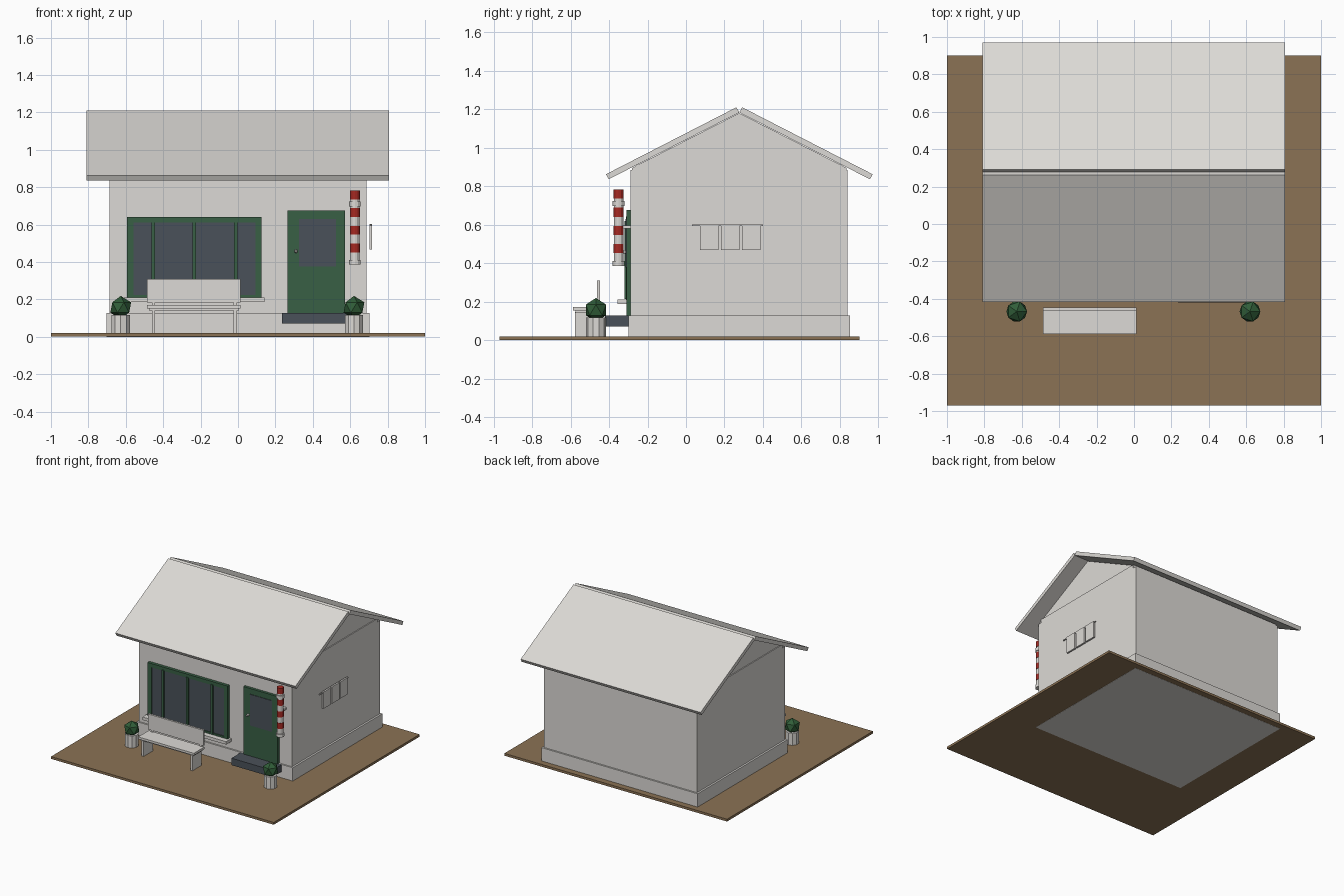
import bpy, bmesh, math
from mathutils import Matrix, Vector

if "Cube" in bpy.data.objects:
    bpy.data.objects.remove(bpy.data.objects["Cube"], do_unlink=True)


def material(name, rgb):
    m = bpy.data.materials.new(name)
    m.use_nodes = True
    m.diffuse_color = (*rgb, 1)
    m.node_tree.nodes["Principled BSDF"].inputs["Base Color"].default_value = (*rgb, 1)
    return m


PLASTER = material("pale plaster", (0.72, 0.70, 0.67))
EARTH = material("brown earth", (0.26, 0.17, 0.09))
GREEN = material("painted green", (0.04, 0.115, 0.06))
SLATE = material("dark slate", (0.068, 0.083, 0.10))
RED = material("stripe red", (0.38, 0.022, 0.016))
LEAF = material("leaf green", (0.03, 0.11, 0.04))


def finish(name, bm, mat):
    bmesh.ops.recalc_face_normals(bm, faces=bm.faces)
    mesh = bpy.data.meshes.new(name)
    bm.to_mesh(mesh)
    bm.free()
    mesh.materials.append(mat)
    obj = bpy.data.objects.new(name, mesh)
    bpy.context.collection.objects.link(obj)
    return obj


def box(name, mat, x, y, z):
    """Box from (min, max) ranges."""
    bm = bmesh.new()
    size = Matrix.Diagonal((x[1] - x[0], y[1] - y[0], z[1] - z[0], 1))
    centre = Vector((sum(x) / 2, sum(y) / 2, sum(z) / 2))
    bmesh.ops.create_cube(bm, size=1, matrix=Matrix.Translation(centre) @ size)
    return finish(name, bm, mat)


def cylinder(name, mat, x, y, z, r, sides, r_top=None):
    bm = bmesh.new()
    bmesh.ops.create_cone(bm, cap_ends=True, segments=sides, radius1=r,
                          radius2=r if r_top is None else r_top, depth=z[1] - z[0],
                          matrix=Matrix.Translation((x, y, sum(z) / 2)))
    return finish(name, bm, mat)


def prism(name, mat, x, profile):
    """Extrude a (y, z) outline along x."""
    bm = bmesh.new()
    face = bm.faces.new([bm.verts.new((x[0], y, z)) for y, z in profile])
    out = bmesh.ops.extrude_face_region(bm, geom=[face])
    bmesh.ops.translate(bm, vec=(x[1] - x[0], 0, 0),
                        verts=[v for v in out["geom"] if isinstance(v, bmesh.types.BMVert)])
    return finish(name, bm, mat)


# Ground and building body
WALL_Y = (-0.288, 0.84)
RIDGE = 0.277
box("ground", EARTH, (-1, 1), (-0.97, 0.902), (0.001, 0.02))
box("foundation", PLASTER, (-0.702, 0.702), (-0.30, 0.853), (0, 0.128))
box("walls", PLASTER, (-0.687, 0.687), WALL_Y, (0.1, 0.883))
prism("gable", PLASTER, (-0.68, 0.68),
      [(-0.28, 0.88), (-0.28, 0.895), (RIDGE, 1.18), (0.834, 0.895), (0.834, 0.88)])
box("gable_band", PLASTER, (-0.687, 0.687), (-0.26, 0.81), (0.883, 0.912))

# Two roof slabs mirrored about the ridge
slab = [(-0.416, 0.862), (0.262, 1.21), (RIDGE, 1.183), (-0.402, 0.836)]
prism("roof_front", PLASTER, (-0.81, 0.807), slab)
prism("roof_back", PLASTER, (-0.81, 0.807), [(2 * RIDGE - y, z) for y, z in slab])

# Shop window
box("window_glass", SLATE, (-0.58, 0.11), (-0.306, -0.28), (0.215, 0.63))
for side, x in (("left", (0.094, 0.126)), ("right", (-0.594, -0.56))):
    box("window_frame_" + side, GREEN, x, (-0.313, -0.28), (0.21, 0.642))
box("window_frame_top", GREEN, (-0.56, 0.094), (-0.313, -0.28), (0.612, 0.642))
box("window_frame_bottom", GREEN, (-0.56, 0.094), (-0.313, -0.28), (0.205, 0.225))
for i in range(3):
    x = -0.453 + 0.22 * i
    box(f"window_mullion_{i + 1}", GREEN, (x - 0.009, x + 0.009), (-0.32, -0.3), (0.215, 0.618))
box("window_sill", PLASTER, (-0.61, 0.142), (-0.355, -0.28), (0.187, 0.211))

# Door with pane, handle and step
box("door", GREEN, (0.265, 0.573), (-0.31, -0.28), (0.125, 0.675))
box("door_glass", SLATE, (0.326, 0.524), (-0.314, -0.308), (0.377, 0.63))
bm = bmesh.new()
bmesh.ops.create_cone(bm, cap_ends=True, segments=6, radius1=0.011, radius2=0.006, depth=0.03,
                      matrix=Matrix.Translation((0.31, -0.323, 0.458))
                      @ Matrix.Rotation(math.pi / 2, 4, 'X'))
finish("door_handle", bm, PLASTER)
box("door_step", SLATE, (0.235, 0.603), (-0.42, -0.29), (0.071, 0.127))

# Striped pole
PX, PY = 0.625, -0.35
cylinder("pole_core", PLASTER, PX, PY, (0.388, 0.78), 0.024, 12)
for i in range(4):
    top = 0.783 - 0.0945 * i
    cylinder(f"pole_stripe_{i + 1}", RED, PX, PY, (top - 0.0475, top), 0.026, 12)
for name, z in (("upper", (0.698, 0.724)), ("lower", (0.386, 0.41))):
    cylinder(f"pole_collar_{name}", PLASTER, PX, PY, z, 0.031, 12)
box("pole_bracket", PLASTER, (PX - 0.012, PX + 0.012), (-0.34, -0.28), (0.58, 0.596))

# Towels hanging on a side rail
box("towel_rail", PLASTER, (0.706, 0.714), (0.03, 0.40), (0.594, 0.602))
for i in range(3):
    y = 0.073 + 0.109 * i
    box(f"towel_{i + 1}", PLASTER, (0.703, 0.717), (y, y + 0.096), (0.468, 0.604))

# Bench
box("bench_seat", PLASTER, (-0.486, 0.014), (-0.587, -0.45), (0.153, 0.171))
box("bench_apron", PLASTER, (-0.477, 0.005), (-0.575, -0.465), (0.142, 0.154))
box("bench_back", PLASTER, (-0.486, 0.014), (-0.463, -0.447), (0.185, 0.31))
for side, x in (("right", -0.452), ("left", -0.014)):
    box(f"bench_leg_{side}", PLASTER, (x - 0.009, x + 0.009), (-0.578, -0.46), (0.02, 0.145))
    box(f"bench_post_{side}", PLASTER, (x - 0.009, x + 0.009), (-0.46, -0.45), (0.165, 0.19))

# Potted bushes
for side, x in (("right", -0.627), ("left", 0.62)):
    cylinder(f"pot_{side}", PLASTER, x, -0.468, (0.02, 0.118), 0.051, 10)
    bm = bmesh.new()
    bmesh.ops.create_icosphere(bm, subdivisions=1, radius=0.062,
                               matrix=Matrix.Translation((x, -0.468, 0.157)))
    finish(f"bush_{side}", bm, LEAF)
